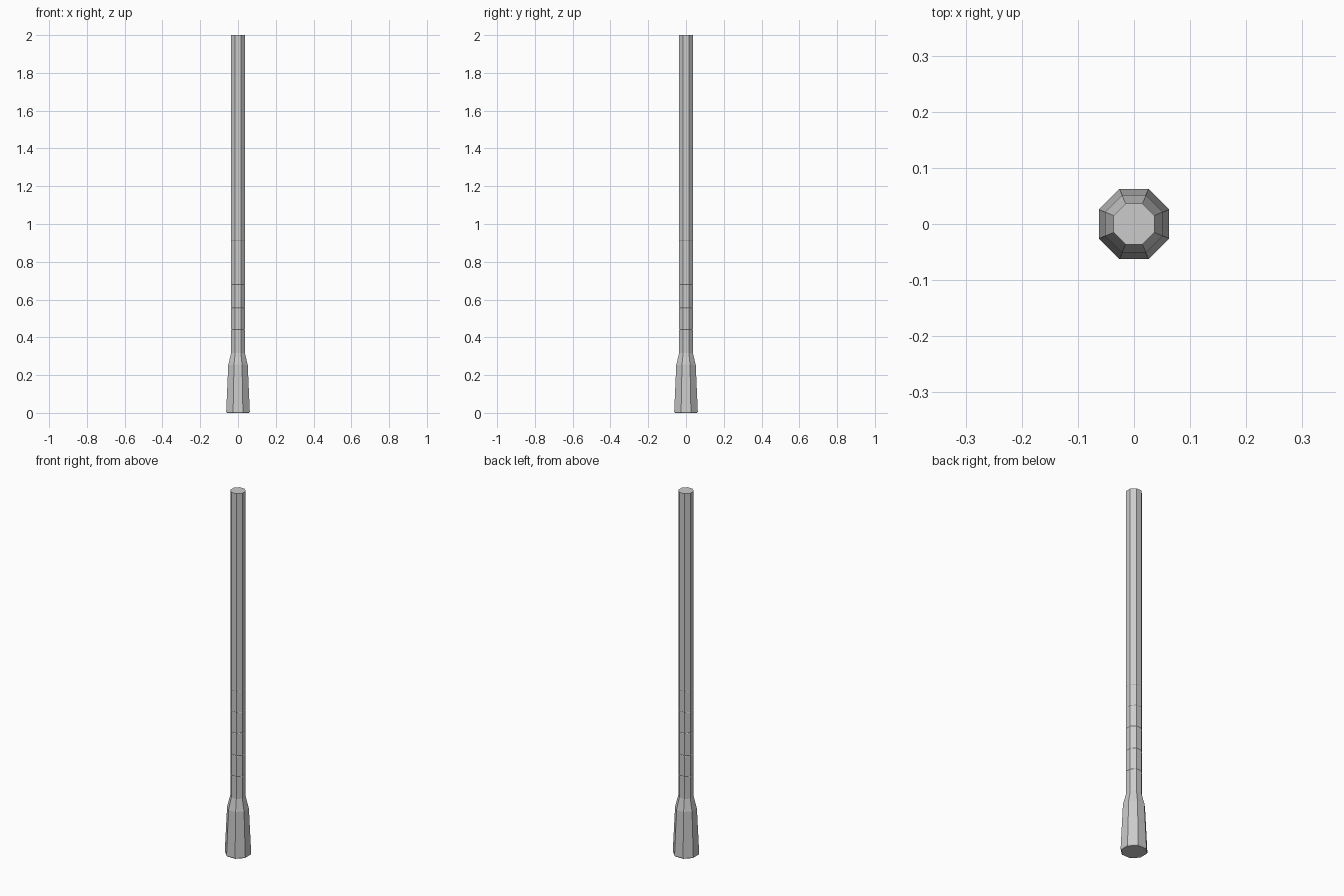
import bpy, bmesh, math

if "Cube" in bpy.data.objects:
    bpy.data.objects.remove(bpy.data.objects["Cube"])

SIDES = 8
K = 1 / math.cos(math.pi / SIDES)   # flat half-width -> corner radius


def lathe(name, profile):
    """Capped eight-sided solid from (half_width, z) pairs, flats facing the axes."""
    bm = bmesh.new()
    rings = []
    for r, z in profile:
        rings.append([bm.verts.new((r * K * math.cos((i + 0.5) * 2 * math.pi / SIDES),
                                    r * K * math.sin((i + 0.5) * 2 * math.pi / SIDES), z))
                      for i in range(SIDES)])
    for a, b in zip(rings, rings[1:]):
        for i in range(SIDES):
            j = (i + 1) % SIDES
            bm.faces.new((a[i], a[j], b[j], b[i]))
    bm.faces.new(rings[0][::-1])
    bm.faces.new(rings[-1])
    me = bpy.data.meshes.new(name)
    bm.to_mesh(me)
    bm.free()
    ob = bpy.data.objects.new(name, me)
    bpy.context.collection.objects.link(ob)
    return ob


# flared pommel with a tapered collar and a fine seam between them
lathe("flared_base", [(0.059, 0), (0.0625, 0.006), (0.0515, 0.255), (0.05, 0.26),
                      (0.0375, 0.314), (0.0365, 0.318)])

# straight shaft with shallow grip grooves, fading towards the top
shaft = [(0.0365, 0.317)]
for z, depth in ((0.441, 0.002), (0.556, 0.002), (0.679, 0.002), (0.795, 0.001), (0.911, 0.0005)):
    h = depth * 1.5
    shaft += [(0.0365, z - h), (0.0365 - depth, z), (0.0365, z + h)]
shaft.append((0.0365, 2.0))
lathe("grooved_shaft", shaft)
